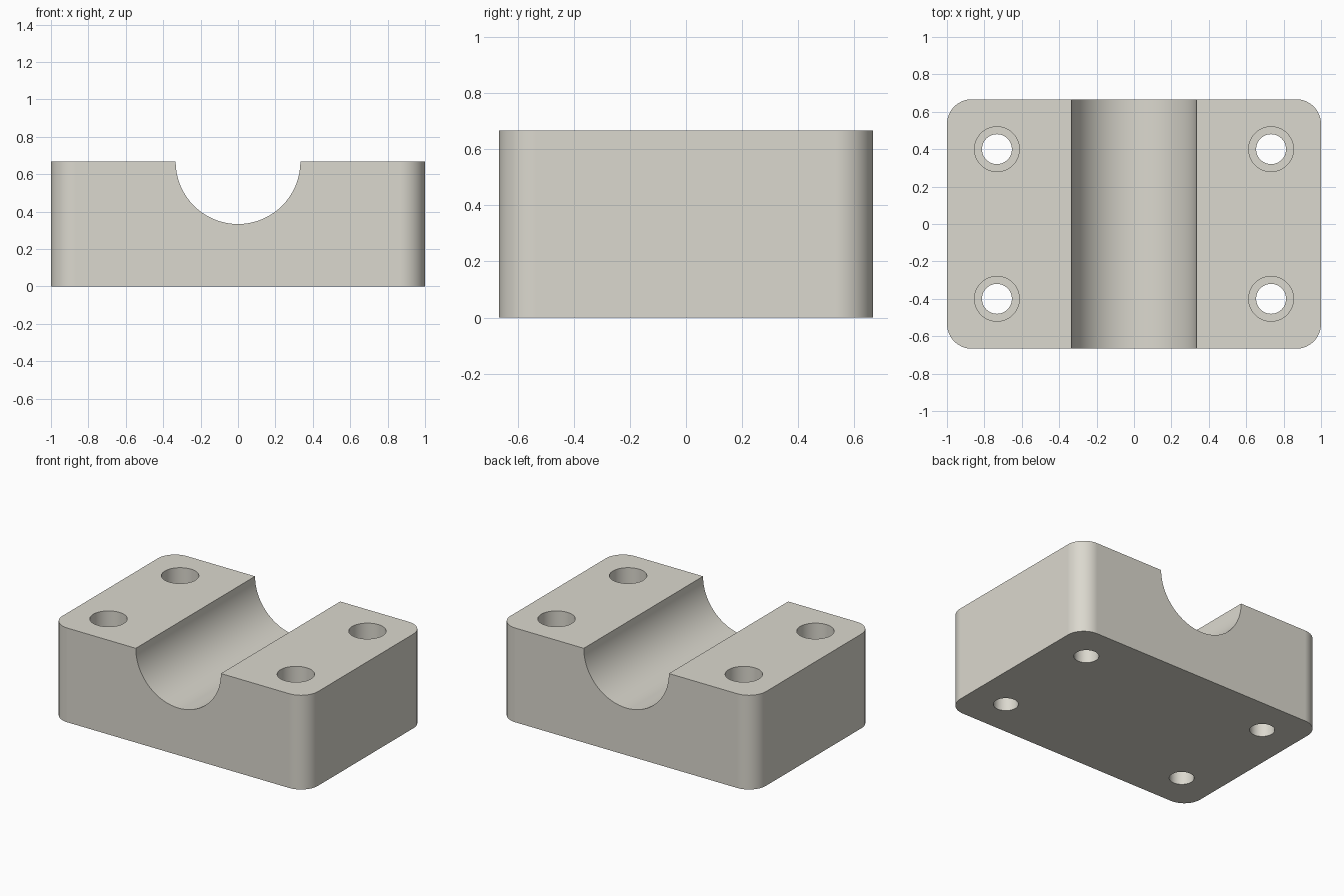
import bpy, bmesh, math
from mathutils import Matrix

if "Cube" in bpy.data.objects:
    bpy.data.objects.remove(bpy.data.objects["Cube"])

L, W, H = 2.0, 4 / 3, 2 / 3
CORNER, GROOVE = 0.133, 1 / 3
BORE_R, HEAD_R, HEAD_DEPTH = 0.08, 0.12, 0.27


def prism(name, outline, z0, z1):
    """Extrude an XY outline from z0 to z1."""
    bm = bmesh.new()
    face = bm.faces.new([bm.verts.new((x, y, z0)) for x, y in outline])
    ext = bmesh.ops.extrude_face_region(bm, geom=[face])
    top = [v for v in ext["geom"] if isinstance(v, bmesh.types.BMVert)]
    bmesh.ops.translate(bm, verts=top, vec=(0, 0, z1 - z0))
    bmesh.ops.recalc_face_normals(bm, faces=bm.faces)
    mesh = bpy.data.meshes.new(name)
    bm.to_mesh(mesh)
    bm.free()
    obj = bpy.data.objects.new(name, mesh)
    bpy.context.collection.objects.link(obj)
    return obj


def arc(cx, cy, r, start, sweep, n):
    """n + 1 points along an arc."""
    return [(cx + r * math.cos(start + sweep * i / n),
             cy + r * math.sin(start + sweep * i / n)) for i in range(n + 1)]


def cut(target, cutter):
    """Subtract the cutter and discard it."""
    mod = target.modifiers.new("cut", "BOOLEAN")
    mod.operation, mod.solver, mod.object = "DIFFERENCE", "EXACT", cutter
    bpy.context.view_layer.objects.active = target
    bpy.ops.object.modifier_apply(modifier=mod.name)
    bpy.data.objects.remove(cutter, do_unlink=True)


# block with rounded vertical corners
outline = []
for k, (sx, sy) in enumerate([(1, 1), (-1, 1), (-1, -1), (1, -1)]):
    outline += arc(sx * (L / 2 - CORNER), sy * (W / 2 - CORNER), CORNER,
                   k * math.pi / 2, math.pi / 2, 16)
block = prism("clamp_block", outline, 0, H)

# counterbored screw holes
for x in (-0.733, 0.733):
    for y in (-0.4, 0.4):
        for r, z in ((HEAD_R, H - HEAD_DEPTH), (BORE_R, -0.1)):
            ring = arc(x, y, r, 0, 2 * math.pi, 48)[:-1]
            cut(block, prism("hole_cutter", ring, z, H + 0.1))

# half-round groove along y
u_shape = arc(0, 0, GROOVE, math.pi, math.pi, 49) + [(GROOVE, 0.3), (-GROOVE, 0.3)]
groove = prism("groove_cutter", u_shape, -0.9, 0.9)
groove.data.transform(Matrix.Translation((0, 0, H)) @ Matrix.Rotation(math.pi / 2, 4, "X"))
cut(block, groove)

# warm off-white finish
finish = bpy.data.materials.new("warm_white")
finish.diffuse_color = (0.71, 0.69, 0.62, 1)
finish.use_nodes = True
finish.node_tree.nodes["Principled BSDF"].inputs["Base Color"].default_value = finish.diffuse_color
block.data.materials.clear()
block.data.materials.append(finish)

# smooth curved walls, crisp edges, flat sides
bpy.ops.object.select_all(action="DESELECT")
block.select_set(True)
bpy.context.view_layer.objects.active = block
bpy.ops.object.shade_smooth_by_angle(angle=math.radians(30))
normals = block.modifiers.new("flat_sides", "WEIGHTED_NORMAL")
normals.keep_sharp = True
